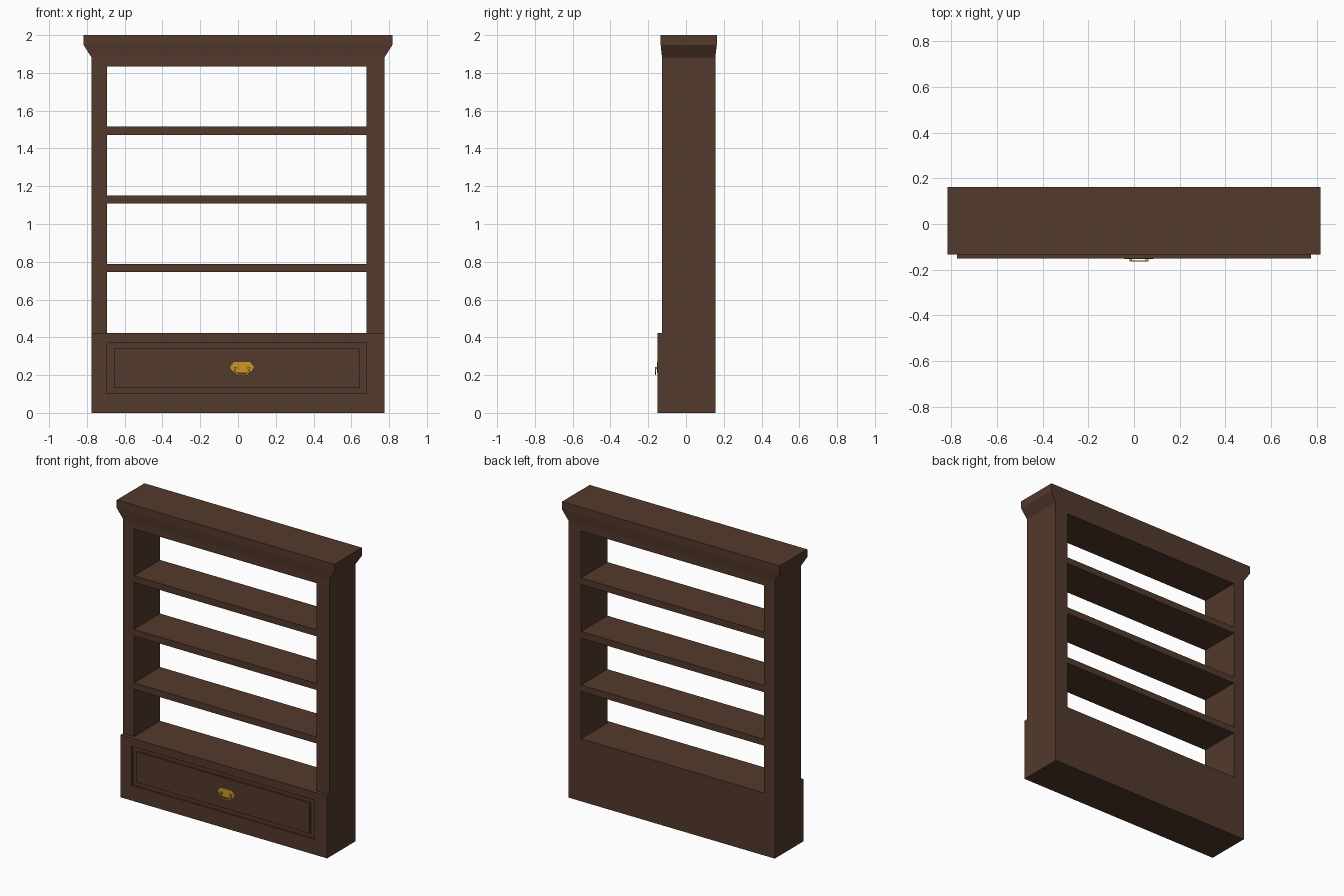
import bpy
import bmesh
from mathutils import Vector

cube = bpy.data.objects.get("Cube")
if cube:
    bpy.data.objects.remove(cube, do_unlink=True)


def make_material(name, color):
    mat = bpy.data.materials.new(name)
    mat.use_nodes = True
    mat.diffuse_color = color
    mat.node_tree.nodes["Principled BSDF"].inputs["Base Color"].default_value = color
    return mat


wood = make_material("dark walnut", (0.086, 0.041, 0.025, 1))
brass = make_material("brass", (0.58, 0.31, 0.02, 1))


def add_object(name, bm, mat):
    bmesh.ops.recalc_face_normals(bm, faces=bm.faces)
    mesh = bpy.data.meshes.new(name)
    bm.to_mesh(mesh)
    bm.free()
    mesh.materials.append(mat)
    obj = bpy.data.objects.new(name, mesh)
    bpy.context.collection.objects.link(obj)
    return obj


def box(name, xs, ys, zs, mat=wood):
    bm = bmesh.new()
    bmesh.ops.create_cube(bm, size=1)
    for v in bm.verts:
        v.co = Vector([r[0] if c < 0 else r[1] for c, r in zip(v.co, (xs, ys, zs))])
    return add_object(name, bm, mat)


def plate(name, outline, y_front, y_back, mat):
    """Extrude an outline of (x, z) points along y."""
    bm = bmesh.new()
    face = bm.faces.new([bm.verts.new((x, y_front, z)) for x, z in outline])
    ext = bmesh.ops.extrude_face_region(bm, geom=[face])
    for v in ext["geom"]:
        if isinstance(v, bmesh.types.BMVert):
            v.co.y = y_back
    return add_object(name, bm, mat)


HALF = 0.775
LEFT, RIGHT = 0.68, -0.693          # inner faces of the uprights
FRONT, BACK = -0.127, 0.155
BASE_FRONT, BASE_TOP = -0.151, 0.424
RAIL, CROWN = 1.833, 1.881
depth, opening = (FRONT, BACK), (RIGHT, LEFT)

# Carcass
box("left_upright", (LEFT, HALF), depth, (BASE_TOP, CROWN))
box("right_upright", (-HALF, RIGHT), depth, (BASE_TOP, CROWN))
box("top_rail", opening, depth, (RAIL, CROWN))
box("base", (-HALF, HALF), depth, (0, BASE_TOP))
for i, z in enumerate((0.745, 1.108, 1.472)):
    box(f"shelf_{i + 1}", opening, depth, (z, z + 0.044))

# Flared crown: stacked rectangular rings, bottom to top
bm = bmesh.new()
rings = []
for half, front, back, z in ((HALF, FRONT, BACK, CROWN),
                             (0.817, -0.134, 0.163, 1.947),
                             (0.817, -0.134, 0.163, 2.0)):
    rings.append([bm.verts.new(c) for c in ((-half, front, z), (half, front, z),
                                            (half, back, z), (-half, back, z))])
for low, high in zip(rings, rings[1:]):
    for i in range(4):
        j = (i + 1) % 4
        bm.faces.new((low[i], low[j], high[j], high[i]))
bm.faces.new(rings[0])
bm.faces.new(rings[-1])
add_object("crown", bm, wood)

# Drawer front: surround, sunken field and raised panel
surround = (BASE_FRONT, FRONT)
d_low, d_high = 0.103, 0.369
box("surround_bottom", (-HALF, HALF), surround, (0, d_low))
box("surround_top", (-HALF, HALF), surround, (d_high, BASE_TOP))
box("surround_left", (LEFT, HALF), surround, (d_low, d_high))
box("surround_right", (-HALF, RIGHT), surround, (d_low, d_high))
box("drawer_field", opening, (-0.138, FRONT), (d_low, d_high))
box("drawer_panel", (RIGHT + 0.037, LEFT - 0.037), (-0.15, -0.138), (0.133, 0.34))

# Brass pull: shaped backplate and hanging bail
cx = 0.021
half_plate = [(0.042, 0.27), (0.064, 0.243), (0.05, 0.222), (0.034, 0.214)]
outline = [(cx + x, z) for x, z in half_plate]
outline += [(cx - x, z) for x, z in reversed(half_plate)]
plate("pull_backplate", outline, -0.154, -0.149, brass)

bail = [(0.04, 0.238), (0.04, 0.216), (0.028, 0.2)]
inner = [(0.031, 0.238), (0.031, 0.219), (0.024, 0.209)]
loop = [(cx + x, z) for x, z in bail] + [(cx - x, z) for x, z in reversed(bail)]
loop += [(cx - x, z) for x, z in inner] + [(cx + x, z) for x, z in reversed(inner)]
plate("pull_bail", loop, -0.164, -0.159, brass)
for side, s in (("left", 1), ("right", -1)):
    x = cx + s * 0.0355
    box(f"pull_post_{side}", (x - 0.006, x + 0.006), (-0.164, -0.152),
        (0.233, 0.243), brass)
